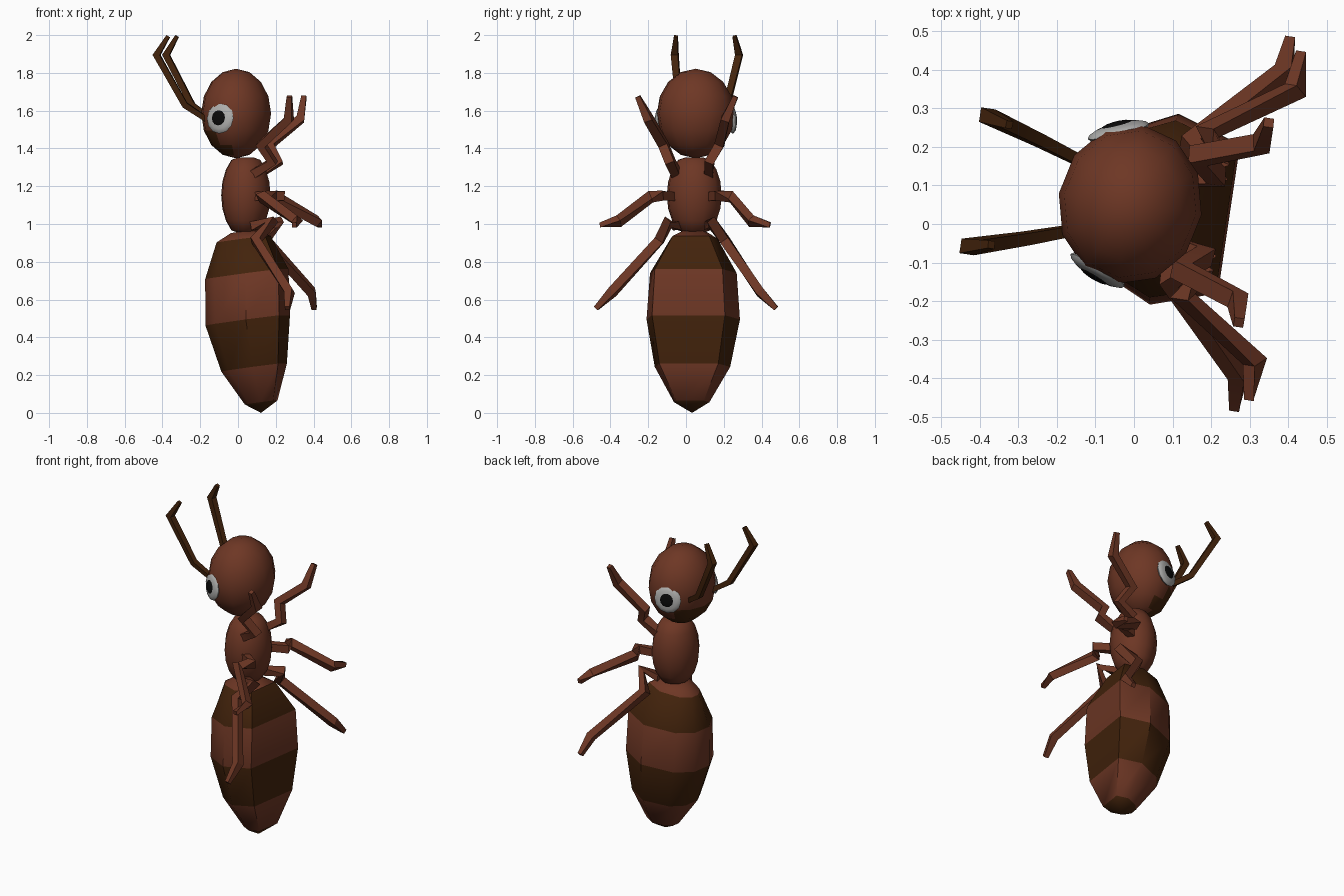
import bpy, bmesh, math
from mathutils import Vector, Matrix

cube = bpy.data.objects.get("Cube")
if cube:
    bpy.data.objects.remove(cube, do_unlink=True)


def material(name, rgb):
    m = bpy.data.materials.new(name)
    m.use_nodes = True
    m.diffuse_color = (*rgb, 1)
    bsdf = next(n for n in m.node_tree.nodes if n.type == "BSDF_PRINCIPLED")
    bsdf.inputs["Base Color"].default_value = (*rgb, 1)
    bsdf.inputs["Roughness"].default_value = 0.8
    return m


brown = material("red brown", (0.155, 0.038, 0.018))
dark = material("dark brown", (0.055, 0.0165, 0.0035))
white = material("eye white", (0.42, 0.42, 0.41))
black = material("pupil black", (0.003, 0.003, 0.003))

# The whole body is symmetric in y, then turned slightly and shifted
PLACE = Matrix.Translation((0, 0.05, 0)) @ Matrix.Rotation(math.radians(-8.5), 4, "Z")


def finish(name, bm, mats, angle=40):
    bmesh.ops.recalc_face_normals(bm, faces=bm.faces)
    bm.transform(PLACE)
    me = bpy.data.meshes.new(name)
    bm.to_mesh(me)
    bm.free()
    for m in mats:
        me.materials.append(m)
    ob = bpy.data.objects.new(name, me)
    bpy.context.collection.objects.link(ob)
    bpy.ops.object.select_all(action="DESELECT")
    ob.select_set(True)
    bpy.context.view_layer.objects.active = ob
    bpy.ops.object.shade_smooth_by_angle(angle=math.radians(angle))


def ellipsoid(center, radii, segments, rings):
    bm = bmesh.new()
    bmesh.ops.create_uvsphere(bm, u_segments=segments, v_segments=rings, radius=1)
    bm.transform(Matrix.Translation(center) @ Matrix.Diagonal((*radii, 1)))
    return bm


def bridge(bm, a, b):
    n = len(a)
    return [bm.faces.new((a[i], a[(i + 1) % n], b[(i + 1) % n], b[i])) for i in range(n)]


def limb(name, path, widths, mat):
    """Square tube along a bent path."""
    bm = bmesh.new()
    pts = [Vector(p) for p in path]
    rings = []
    for i, p in enumerate(pts):
        before = (p - pts[i - 1]).normalized() if i else Vector()
        after = (pts[i + 1] - p).normalized() if i + 1 < len(pts) else Vector()
        t = (before + after).normalized()
        side = t.cross(Vector((0, 1, 0))).normalized()
        up = side.cross(t)
        w = widths[i]
        rings.append([bm.verts.new(p + side * w * a + up * w * b)
                      for a, b in ((1, 1), (-1, 1), (-1, -1), (1, -1))])
    for a, b in zip(rings, rings[1:]):
        bridge(bm, a, b)
    bm.faces.new(rings[0])
    bm.faces.new(rings[-1])
    finish(name, bm, [mat], 30)


# Abdomen: tilted rings (centre x, z, half depth, half width), broad and flat at the back
profile = [(0.12, 0.055, 0.08, 0.095), (0.078, 0.24, 0.16, 0.202),
           (0.042, 0.49, 0.207, 0.25), (0.038, 0.735, 0.205, 0.232),
           (0.025, 0.92, 0.135, 0.125), (0.025, 0.96, 0.06, 0.06)]
half = [(1, 0.78), (0.18, 1), (-0.68, 0.66), (-1, 0.25)]
section = half + [(u, -v) for u, v in reversed(half)]

bm = bmesh.new()
rings = [[bm.verts.new((cx + rx * u, ry * v, z + 0.13 * rx * u)) for u, v in section]
         for cx, z, rx, ry in profile]
for k, (a, b) in enumerate(zip(rings, rings[1:])):
    for f in bridge(bm, a, b):
        f.material_index = 1 if k in (1, 3) else 0
tip = bm.verts.new((0.123, 0, 0))
for a, b in zip(rings[0], rings[0][1:] + rings[0][:1]):
    bm.faces.new((a, b, tip)).material_index = 1
bm.faces.new(rings[-1])
finish("abdomen", bm, [brown, dark], 40)

# Thorax: ellipsoid with flattened ends
bm = ellipsoid((0, 0, 0), (0.132, 0.147, 0.23), 12, 10)
for v in bm.verts:
    v.co.z = max(-0.2, min(0.2, v.co.z))
bm.transform(Matrix.Translation((0.042, 0, 1.153)))
finish("thorax", bm, [brown])

# Head with a dark mouth area low on the face
bm = ellipsoid((-0.01, 0, 1.585), (0.187, 0.208, 0.237), 12, 8)
for f in bm.faces:
    c = f.calc_center_median()
    f.material_index = 1 if c.x < -0.03 and c.z + 0.6 * c.x < 1.41 else 0
finish("head", bm, [brown, dark])

for side, label in ((1, "left"), (-1, "right")):
    # Eyes: shallow domes with a pupil on each
    normal = Vector((-0.38, 0.92 * side, 0.1)).normalized()
    turn = normal.to_track_quat("Z", "Y").to_matrix().to_4x4()
    base = Vector((-0.068, 0.182 * side, 1.56))
    for part, mat, r, depth, out in (("eye", white, 0.082, 0.022, 0),
                                     ("pupil", black, 0.042, 0.009, 0.017)):
        bm = ellipsoid((0, 0, 0), (r, r, depth), 12, 8)
        bm.transform(Matrix.Translation(base + normal * out) @ turn)
        finish(f"{label}_{part}", bm, [mat], 60)

    def mirrored(path):
        return [(x, y * side, z) for x, y, z in path]

    # Antennae
    limb(f"{label}_antenna",
         mirrored([(-0.12, 0.08, 1.53), (-0.265, 0.128, 1.63),
                   (-0.41, 0.172, 1.895), (-0.35, 0.157, 1.994)]),
         (0.013, 0.016, 0.019, 0.01), dark)

    # Legs: body, hip, thigh, knee, foot
    legs = {
        "front": [(0.09, 0.085, 1.26), (0.20, 0.105, 1.33), (0.146, 0.15, 1.42),
                  (0.303, 0.205, 1.555), (0.314, 0.262, 1.675)],
        "middle": [(0.09, 0.09, 1.145), (0.205, 0.145, 1.15), (0.16, 0.215, 1.145),
                   (0.37, 0.355, 1.015), (0.369, 0.455, 0.995)],
        "hind": [(0.09, 0.085, 0.99), (0.20, 0.115, 1.01), (0.12, 0.175, 0.915),
                 (0.334, 0.395, 0.64), (0.336, 0.482, 0.553)],
    }
    for place, path in legs.items():
        limb(f"{label}_{place}_leg", mirrored(path),
             (0.023, 0.025, 0.025, 0.023, 0.013), brown)
